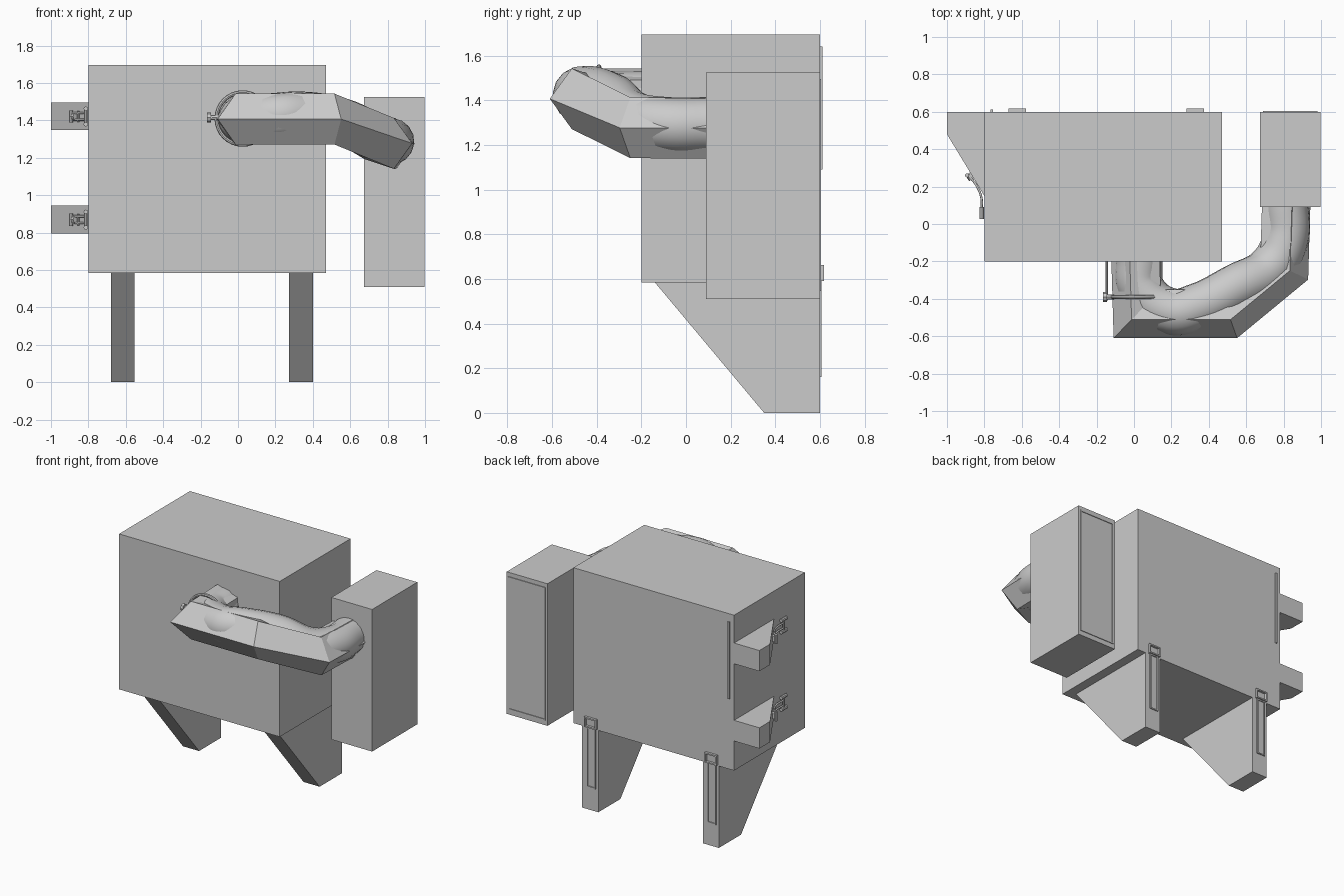
import bpy, bmesh, math
from mathutils import Vector

if "Cube" in bpy.data.objects:
    bpy.data.objects.remove(bpy.data.objects["Cube"])


def mesh_object(name, bm):
    bmesh.ops.recalc_face_normals(bm, faces=bm.faces)
    me = bpy.data.meshes.new(name)
    bm.to_mesh(me)
    bm.free()
    ob = bpy.data.objects.new(name, me)
    bpy.context.collection.objects.link(ob)
    return ob


def box(name, x, y, z):
    bm = bmesh.new()
    bmesh.ops.create_cube(bm, size=1)
    for v in bm.verts:
        v.co = [(r[0] + r[1]) / 2 + c * (r[1] - r[0]) for c, r in zip(v.co, (x, y, z))]
    return mesh_object(name, bm)


def loft(name, rings):
    """Skin equal-length rings of points and cap both ends."""
    bm = bmesh.new()
    vs = [[bm.verts.new(p) for p in r] for r in rings]
    n = len(vs[0])
    for a, b in zip(vs, vs[1:]):
        for i in range(n):
            bm.faces.new((a[i], a[(i + 1) % n], b[(i + 1) % n], b[i]))
    bm.faces.new(vs[0])
    bm.faces.new(vs[-1])
    return mesh_object(name, bm)


def tube(name, pts, radius, smooth_path=False, cyclic=False):
    cu = bpy.data.curves.new(name, 'CURVE')
    cu.dimensions = '3D'
    cu.bevel_depth = radius
    cu.bevel_resolution = 6 if smooth_path else 2
    cu.use_fill_caps = True
    if smooth_path:
        sp = cu.splines.new('BEZIER')
        sp.bezier_points.add(len(pts) - 1)
        for bp, p in zip(sp.bezier_points, pts):
            bp.co = p
            bp.handle_left_type = bp.handle_right_type = 'AUTO'
        sp.resolution_u = 8
    else:
        sp = cu.splines.new('POLY')
        sp.points.add(len(pts) - 1)
        for sv, p in zip(sp.points, pts):
            sv.co = (*p, 1)
    sp.use_cyclic_u = cyclic
    ob = bpy.data.objects.new(name, cu)
    bpy.context.collection.objects.link(ob)
    bpy.ops.object.select_all(action='DESELECT')
    ob.select_set(True)
    bpy.context.view_layer.objects.active = ob
    bpy.ops.object.convert(target='MESH')
    bpy.ops.object.shade_smooth_by_angle(angle=math.radians(40))
    return bpy.context.object


def frame(name, x, z, y1, t):
    """Thin raised rectangular border on the back face."""
    bm = bmesh.new()
    loops = []
    for inset in (0, t):
        for y in (0.595, y1):
            a, b, c, d = x[0] + inset, x[1] - inset, z[0] + inset, z[1] - inset
            loops.append([bm.verts.new((px, y, pz)) for px, pz in ((a, c), (b, c), (b, d), (a, d))])
    o0, o1, i0, i1 = loops
    for p, q in ((o0, o1), (o1, i1), (i1, i0), (i0, o0)):
        for i in range(4):
            j = (i + 1) % 4
            bm.faces.new((p[i], p[j], q[j], q[i]))
    return mesh_object(name, bm)


# Main body and side tank
box('main_body', (-0.80, 0.47), (-0.20, 0.60), (0.585, 1.695))
box('side_tank', (0.675, 0.997), (0.09, 0.60), (0.51, 1.525))
frame('side_tank_back_trim', (0.69, 0.982), (0.545, 1.495), 0.605, 0.009)

# Tapered legs with framed mounting plates on the back
for side, x0 in (('left', -0.68), ('right', 0.273)):
    prof = ((-0.14, 0.585), (0.60, 0.585), (0.60, 0.0), (0.35, 0.0))
    loft(side + '_leg', [[(x, y, z) for y, z in prof] for x in (x0, x0 + 0.127)])
    frame(side + '_leg_clip', (x0 + 0.008, x0 + 0.102), (0.59, 0.662), 0.617, 0.01)
    frame(side + '_leg_slot', (x0 + 0.02, x0 + 0.09), (0.16, 0.59), 0.607, 0.009)
box('back_strip', (-0.768, -0.755), (0.595, 0.611), (1.09, 1.64))

# Wedge brackets on the left, each with a small latch
for level, zc in (('upper', 1.421), ('lower', 0.869)):
    prof = ((-0.80, 0.60), (-1.0, 0.60), (-1.0, 0.48), (-0.80, 0.15))
    loft(level + '_bracket', [[(x, y, z) for x, y in prof] for z in (zc - 0.073, zc + 0.075)])
    for s in (-1, 1):
        zz = zc + s * 0.018
        tube(level + '_latch_arm', [(-0.815, 0.07, zz), (-0.816, 0.14, zz),
                                    (-0.845, 0.21, zz), (-0.885, 0.26, zz)], 0.006, True)
        zk = zc + s * 0.042
        tube(level + '_latch_knob', [(-0.814, 0.028, zk), (-0.814, 0.09, zk)], 0.012)
    tube(level + '_latch_bar', [(-0.814, 0.06, zc - 0.045), (-0.814, 0.06, zc + 0.045)], 0.009)
    tube(level + '_latch_bridge', [(-0.855, 0.225, zc - 0.03), (-0.855, 0.225, zc + 0.03)], 0.007)
    tube(level + '_latch_hook', [(-0.893, 0.26, zc - 0.033), (-0.893, 0.26, zc + 0.033)], 0.011)
    tube(level + '_latch_pad', [(-0.885, 0.27, zc), (-0.865, 0.24, zc)], 0.02)

# Five-sided duct that bends from the body round to the side tank
path = [Vector(p) for p in ((0.022, -0.195, 1.407), (0.03, -0.467, 1.407), (0.50, -0.467, 1.407),
                            (0.79, -0.228, 1.277), (0.80, 0.10, 1.275))]
rings = []
for i, p in enumerate(path):
    d1 = (path[max(i, 1)] - path[max(i, 1) - 1]).to_2d().normalized()
    k = min(i + 1, len(path) - 1)
    d2 = (path[k] - path[k - 1]).to_2d().normalized()
    t = (d1 + d2).normalized()
    out = Vector((t.y, -t.x, 0)) / t.dot(d1)
    rings.append([p + out * (0.143 * math.cos(a)) + Vector((0, 0, 0.143 * math.sin(a)))
                  for a in (j * math.tau / 5 for j in range(5))])
loft('duct', rings)

# Smooth hose bulging through the duct walls
tube('inner_hose', [(0.022, -0.19, 1.407), (0.035, -0.34, 1.407), (0.20, -0.468, 1.422),
                    (0.34, -0.44, 1.43), (0.55, -0.335, 1.396), (0.73, -0.235, 1.315),
                    (0.81, -0.08, 1.29), (0.81, 0.11, 1.29)], 0.125, True)

# Clamp ring with screw and stay rods
ring = [(0.025 + 0.14 * math.cos(a), -0.39, 1.41 + 0.14 * math.sin(a))
        for a in (j * math.tau / 32 for j in range(32))]
tube('clamp_ring', ring, 0.011, cyclic=True)
tube('clamp_screw', [(-0.165, -0.39, 1.415), (-0.10, -0.39, 1.415)], 0.014)
tube('clamp_screw_head', [(-0.165, -0.39, 1.415), (-0.145, -0.39, 1.415)], 0.026)
tube('left_stay_rod', [(-0.146, -0.19, 1.415), (-0.146, -0.41, 1.415)], 0.007)
tube('right_stay_rod', [(0.145, -0.19, 1.415), (0.145, -0.37, 1.415)], 0.007)
